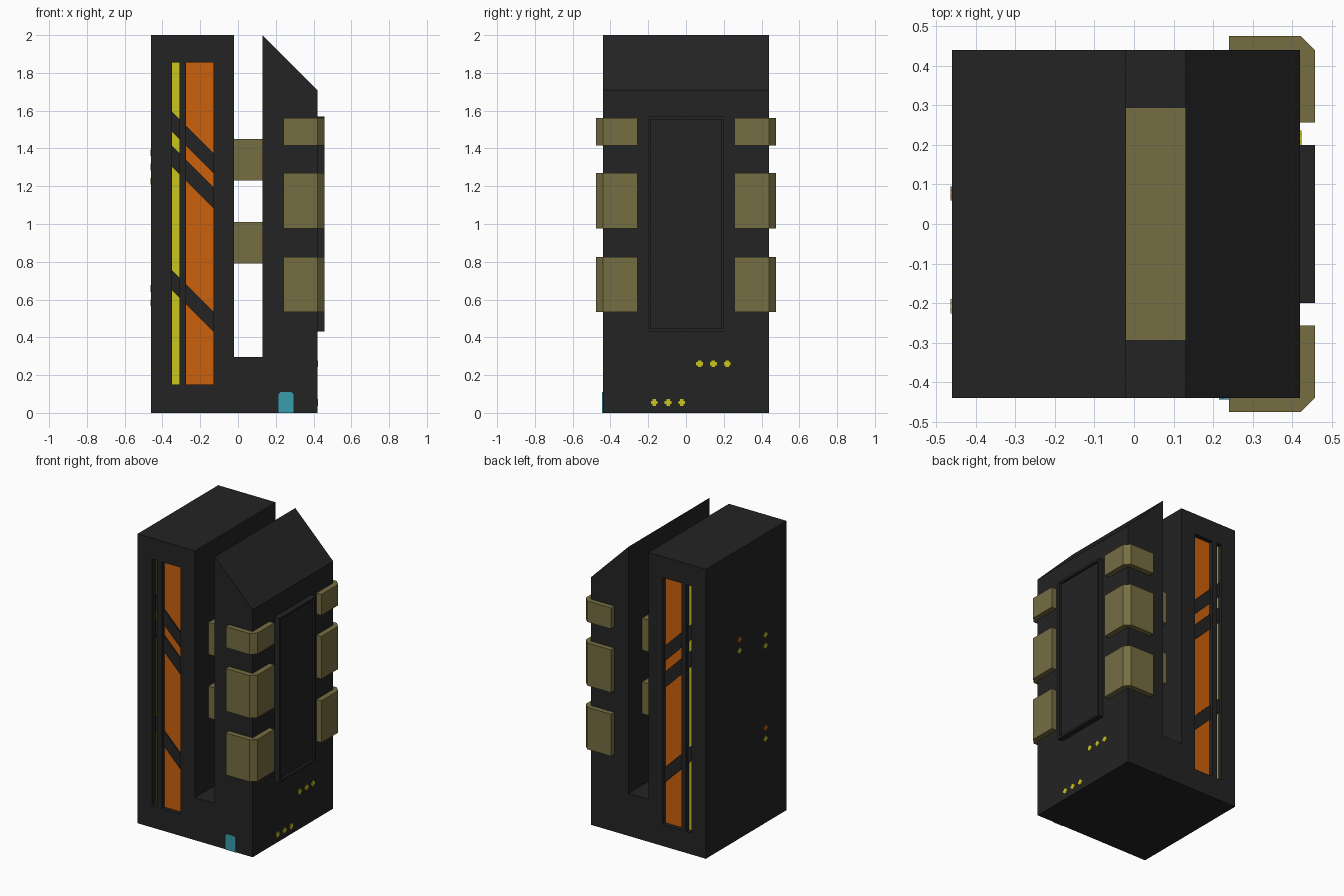
import bpy
import bmesh
from mathutils import Vector

cube = bpy.data.objects.get("Cube")
if cube:
    bpy.data.objects.remove(cube, do_unlink=True)


def material(name, rgb):
    m = bpy.data.materials.new(name)
    m.use_nodes = True
    m.diffuse_color = (*rgb, 1)
    m.node_tree.nodes["Principled BSDF"].inputs["Base Color"].default_value = (*rgb, 1)
    return m


DARK = material("charcoal", (0.017, 0.017, 0.017))
OLIVE = material("olive", (0.18, 0.155, 0.055))
ORANGE = material("orange", (0.60, 0.12, 0.004))
YELLOW = material("yellow", (0.60, 0.56, 0.014))
TEAL = material("teal", (0.04, 0.34, 0.42))


def prism(name, outline, axis, a, b, mat):
    """Extrude a 2D outline from a to b along the given axis."""
    place = {"X": lambda u, v, w: (w, u, v),
             "Y": lambda u, v, w: (u, w, v),
             "Z": lambda u, v, w: (u, v, w)}[axis]
    bm = bmesh.new()
    face = bm.faces.new([bm.verts.new(place(u, v, a)) for u, v in outline])
    ext = bmesh.ops.extrude_face_region(bm, geom=[face])
    moved = [g for g in ext["geom"] if isinstance(g, bmesh.types.BMVert)]
    bmesh.ops.translate(bm, verts=moved, vec=Vector(place(0, 0, b - a)))
    bmesh.ops.recalc_face_normals(bm, faces=bm.faces)
    mesh = bpy.data.meshes.new(name)
    bm.to_mesh(mesh)
    bm.free()
    mesh.materials.append(mat)
    obj = bpy.data.objects.new(name, mesh)
    bpy.context.collection.objects.link(obj)
    return obj


def rect(u0, u1, v0, v1):
    return [(u0, v0), (u1, v0), (u1, v1), (u0, v1)]


def cut(target, cutter):
    """Subtract the cutter from the target and discard it."""
    cutter.hide_render = True
    mod = target.modifiers.new("recess", "BOOLEAN")
    mod.operation = "DIFFERENCE"
    mod.solver = "EXACT"
    mod.object = cutter
    bpy.context.view_layer.objects.active = target
    bpy.ops.object.modifier_apply(modifier=mod.name)
    bpy.data.objects.remove(cutter, do_unlink=True)


# Body: two towers split by a slot, the second with a sloped roof
body = prism("tower_body", [(-0.46, 0), (0.42, 0), (0.42, 1.71), (0.13, 2), (0.13, 0.295),
                            (-0.02, 0.295), (-0.02, 2), (-0.46, 2)], "Y", -0.44, 0.44, DARK)

# Light strips in tall recesses, front and back, crossed by diagonal bands
LOW, HIGH = 0.15, 1.855
EDGES = [-9, 0.30, 0.405, 0.955, 1.065, 1.14, 1.245, 9]


def slanted(x0, x1, c0, c1):
    z = lambda x, c: min(max(c - x, LOW), HIGH)
    return [(x0, z(x0, c0)), (x1, z(x1, c0)), (x1, z(x1, c1)), (x0, z(x0, c1))]


for side, where in ((-1, "front"), (1, "back")):
    for label, x0, x1, mat in (("narrow", -0.35, -0.31, YELLOW), ("wide", -0.275, -0.13, ORANGE)):
        depth = 0.055 if (where, label) == ("front", "narrow") else 0.035
        floor = side * (0.44 - depth)
        cut(body, prism("recess_cutter", rect(x0, x1, LOW, HIGH), "Y", floor, side * 0.5, DARK))
        for i, (c0, c1) in enumerate(zip(EDGES, EDGES[1:])):
            band = i % 2 == 1
            thick = 0.014 if band else 0.005
            prism(f"{where}_{label}_{'band' if band else 'light'}_{i // 2 + 1}",
                  slanted(x0, x1, c0, c1), "Y", floor - side * 0.002,
                  floor + side * thick, DARK if band else mat)

# Bridges across the slot
for name, z0, z1 in (("lower_bridge", 0.79, 1.01), ("upper_bridge", 1.23, 1.45)):
    prism(name, rect(-0.02, 0.13, -0.295, 0.295), "Z", z0, z1, OLIVE)

# Armour plates wrapped round the corners
for s, where in ((-1, "front"), (1, "back")):
    outline = [(x, s * y) for x, y in ((0.24, 0.44), (0.24, 0.476), (0.422, 0.476),
                                       (0.458, 0.44), (0.458, 0.257), (0.42, 0.257), (0.42, 0.44))]
    for i, (z0, z1) in enumerate(((0.535, 0.825), (0.975, 1.27), (1.415, 1.56))):
        prism(f"{where}_corner_plate_{i + 1}", outline, "Z", z0, z1, OLIVE)

# Raised side panel with a shallow framed recess
panel = prism("side_panel", rect(-0.2, 0.2, 0.43, 1.57), "X", 0.42, 0.458, DARK)
cut(panel, prism("panel_cutter", rect(-0.184, 0.184, 0.446, 1.554), "X", 0.44, 0.5, DARK))


# Small plus-shaped indicator lamps
def lamp(name, y, z, x, mat):
    a, b = 0.018, 0.009
    corner = [(a, -b), (a, b), (b, b)]
    outline = []
    for _ in range(4):
        outline += corner
        corner = [(-v, u) for u, v in corner]
    prism(name, [(y + u, z + v) for u, v in outline], "X", x - 0.004, x + 0.004, mat)


for i in range(3):
    lamp(f"upper_lamp_{i + 1}", 0.072 + 0.073 * i, 0.26, 0.42, YELLOW)
    lamp(f"lower_lamp_{i + 1}", -0.168 + 0.073 * i, 0.055, 0.42, YELLOW)
for i, (y, z, mat) in enumerate(((0.077, 1.377, ORANGE), (0.077, 1.30, YELLOW),
                                 (-0.208, 1.302, YELLOW), (-0.208, 1.226, YELLOW),
                                 (-0.208, 0.659, ORANGE), (-0.208, 0.583, YELLOW))):
    lamp(f"outer_lamp_{i + 1}", y, z, -0.46, mat)

# Front door with clipped top corners
prism("door", [(0.215, 0), (0.293, 0), (0.293, 0.1), (0.283, 0.11), (0.225, 0.11), (0.215, 0.1)],
      "Y", -0.444, -0.436, TEAL)
